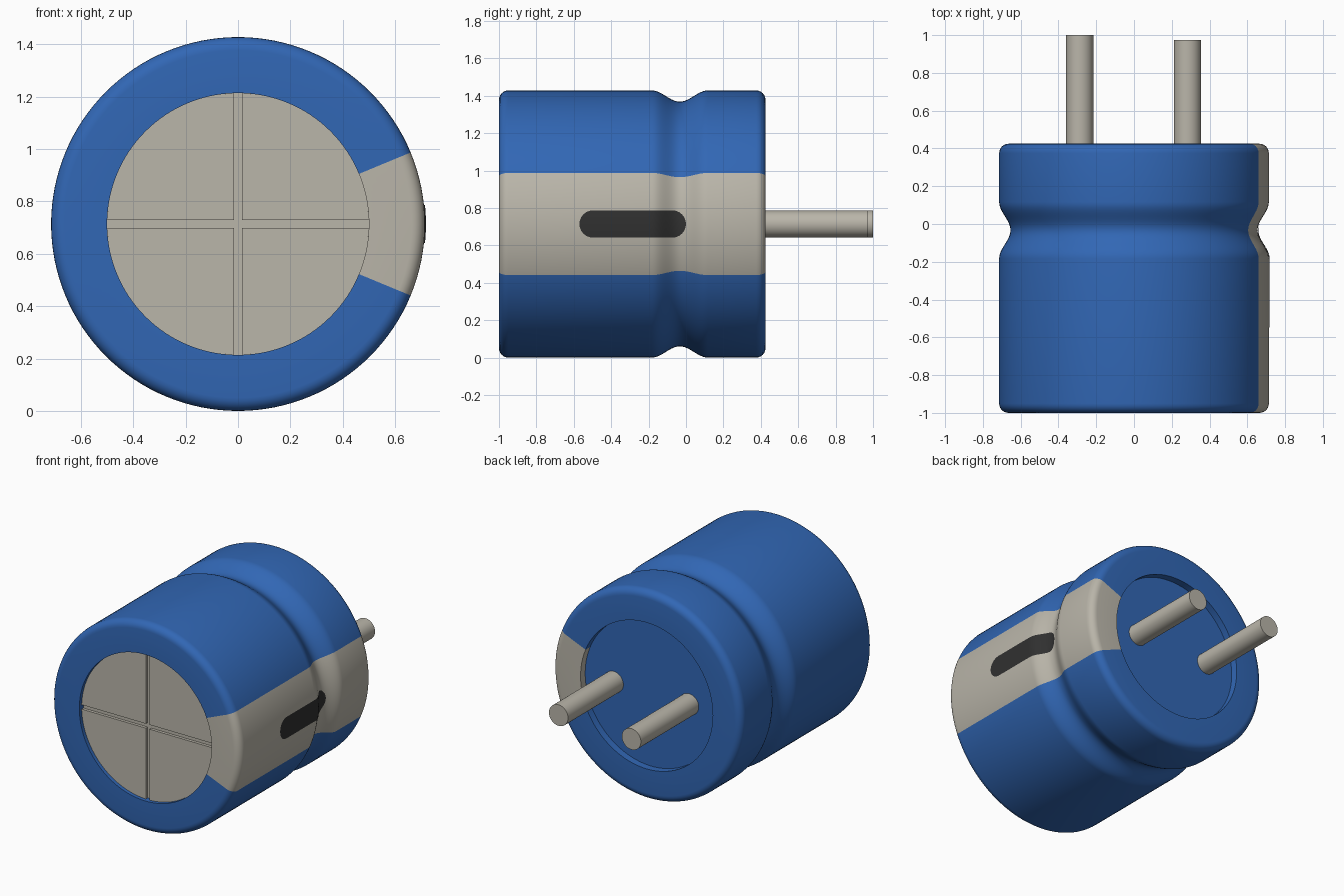
import bpy, bmesh
from math import pi, sin, cos, asin, atan2, sqrt, radians
from mathutils import Matrix

if "Cube" in bpy.data.objects:
    bpy.data.objects.remove(bpy.data.objects["Cube"])

R = 0.714            # sleeve radius, also the height of the axis
FRONT, BACK = -1.0, 0.425
INNER = 0.5          # radius of both end openings
FILLET = 0.05
SEGMENTS = 128


def material(name, rgb, roughness=0.5):
    m = bpy.data.materials.new(name)
    m.use_nodes = True
    color = (*rgb, 1)
    m.diffuse_color = color
    node = m.node_tree.nodes["Principled BSDF"]
    node.inputs["Base Color"].default_value = color
    node.inputs["Roughness"].default_value = roughness
    return m


blue = material("sleeve blue", (0.031, 0.135, 0.46))
grey = material("warm grey", (0.49, 0.465, 0.4))
black = material("marking black", (0.03, 0.03, 0.03))


def finish(bm, name, mats, recalc=True):
    if recalc:
        bmesh.ops.recalc_face_normals(bm, faces=bm.faces)
    mesh = bpy.data.meshes.new(name)
    bm.to_mesh(mesh)
    bm.free()
    ob = bpy.data.objects.new(name, mesh)
    bpy.context.collection.objects.link(ob)
    for m in mats:
        mesh.materials.append(m)
    bpy.ops.object.select_all(action="DESELECT")
    ob.select_set(True)
    bpy.context.view_layer.objects.active = ob
    bpy.ops.object.shade_smooth_by_angle(angle=radians(35))
    return ob


def sleeve_radius(y):
    """Radius of the sleeve side, with the rounded crimp groove."""
    t = (y + 0.033) / 0.15
    return R - (0.03 * (1 + cos(pi * t)) if abs(t) < 1 else 0)


# Sleeve: lathe a (radius, y) profile around the y axis
steps = [i / 6 * pi / 2 for i in range(7)]
profile = [(0, FRONT + 0.045), (INNER, FRONT + 0.045), (INNER, FRONT)]
profile += [(R - FILLET + FILLET * sin(a), FRONT + FILLET - FILLET * cos(a)) for a in steps]
profile += [(sleeve_radius(y), y) for y in (-0.183 + 0.3 * i / 20 for i in range(21))]
profile += [(R - FILLET + FILLET * cos(a), BACK - FILLET + FILLET * sin(a)) for a in steps]
profile += [(INNER, BACK), (INNER, BACK - 0.05), (0, BACK - 0.05)]

bm = bmesh.new()
verts = [bm.verts.new((r, y, R)) for r, y in profile]
edges = [bm.edges.new(pair) for pair in zip(verts, verts[1:])]
bmesh.ops.spin(bm, geom=verts + edges, cent=(0, 0, R), axis=(0, 1, 0),
               angle=2 * pi, steps=SEGMENTS, use_merge=True)
bmesh.ops.remove_doubles(bm, verts=bm.verts, dist=0.0001)
# Grey stripe on the +x side, and a grey front floor
for f in bm.faces:
    c = f.calc_center_median()
    radius = sqrt(c.x ** 2 + (c.z - R) ** 2)
    in_stripe = abs(atan2(c.z - R, c.x)) < radians(22.5) and radius > INNER - 0.01
    in_floor = radius < INNER - 0.01 and c.y < 0
    f.material_index = 1 if in_stripe or in_floor else 0
finish(bm, "sleeve", [blue, grey])

# Front vent plate: four raised quadrants leave the cross-shaped score
gap, top, depth = 0.015, FRONT + 0.025, 0.025
start = asin(gap / INNER)
bm = bmesh.new()
for q in range(4):
    turn = Matrix.Rotation(q * pi / 2, 4, "Y")
    arc = [start + (pi / 2 - 2 * start) * i / 32 for i in range(33)]
    outline = [(gap, gap)] + [(INNER * cos(a), INNER * sin(a)) for a in arc]
    face = bm.faces.new([bm.verts.new((x, top, z)) for x, z in outline])
    new = bmesh.ops.extrude_face_region(bm, geom=[face], use_keep_orig=True)["geom"]
    moved = [g for g in new if isinstance(g, bmesh.types.BMVert)]
    bmesh.ops.translate(bm, verts=moved, vec=(0, depth, 0))
    bmesh.ops.transform(bm, matrix=Matrix.Translation((0, 0, R)) @ turn,
                        verts=list(face.verts) + moved)
finish(bm, "vent_plate", [grey])

# Dark polarity mark: thin rounded bar that follows the sleeve surface
half, y0, y1, cols = 0.073, -0.57, 0.0, 8
ys = [y0 + half * (1 - cos(a)) for a in steps]
ys += [y0 + half + (y1 - y0 - 2 * half) * i / 24 for i in range(1, 24)]
ys += [y1 - half + half * sin(a) for a in steps]
bm = bmesh.new()
rows = []
for y in ys:
    over = max(y0 + half - y, y - y1 + half, 0)
    width = max(sqrt(max(half ** 2 - over ** 2, 0)), 0.001)
    r = sleeve_radius(y) + 0.004
    row = []
    for i in range(cols + 1):
        z = width * (2 * i / cols - 1)
        row.append(bm.verts.new((sqrt(r * r - z * z), y, R + z)))
    rows.append(row)
for a, b in zip(rows, rows[1:]):
    for i in range(cols):
        bm.faces.new((a[i], b[i], b[i + 1], a[i + 1]))
finish(bm, "polarity_mark", [black], recalc=False)

# Lead pins at the back, one slightly longer
for name, x, end in (("right_lead", -0.287, 1.0), ("left_lead", 0.283, 0.973)):
    base = BACK - 0.07
    bm = bmesh.new()
    place = Matrix.Translation((x, (base + end) / 2, R)) @ Matrix.Rotation(pi / 2, 4, "X")
    bmesh.ops.create_cone(bm, cap_ends=True, segments=48, radius1=0.072, radius2=0.072,
                          depth=end - base, matrix=place)
    finish(bm, name, [grey])
